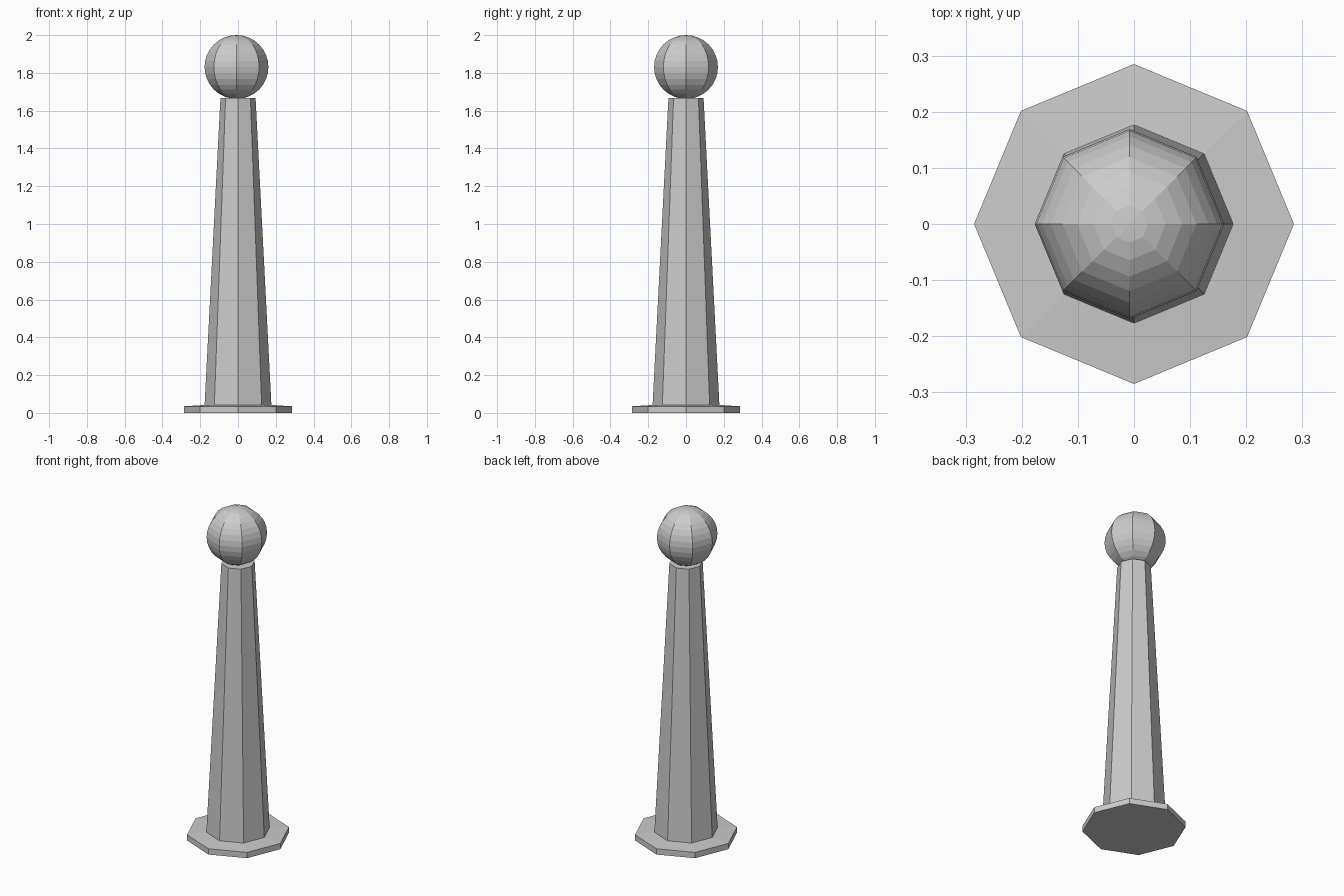
import bpy, bmesh
from math import sin, cos, pi

if "Cube" in bpy.data.objects:
    bpy.data.objects.remove(bpy.data.objects["Cube"])

SIDES = 8


def lathe(name, profile, centre_x=0.0):
    """Octagonal solid from (radius, z) rings, listed bottom to top."""
    bm = bmesh.new()
    rings = []
    for r, z in profile:
        if r < 1e-5:
            rings.append([bm.verts.new((centre_x, 0, z))] * SIDES)
        else:
            rings.append([bm.verts.new((centre_x + r * cos(2 * pi * i / SIDES),
                                        r * sin(2 * pi * i / SIDES), z))
                          for i in range(SIDES)])
    for a, b in zip(rings, rings[1:]):
        for i in range(SIDES):
            j = (i + 1) % SIDES
            bm.faces.new(dict.fromkeys((a[i], a[j], b[j], b[i])))
    # Close flat ends
    if profile[0][0] > 1e-5:
        bm.faces.new(rings[0][::-1])
    if profile[-1][0] > 1e-5:
        bm.faces.new(rings[-1])
    bmesh.ops.recalc_face_normals(bm, faces=bm.faces)
    mesh = bpy.data.meshes.new(name)
    bm.to_mesh(mesh)
    bm.free()
    obj = bpy.data.objects.new(name, mesh)
    bpy.context.collection.objects.link(obj)
    return obj


# Ground plate with a very slightly raised top
lathe("base_plate", [(0.285, 0), (0.285, 0.035), (0.177, 0.042)])

# Tapered post
lathe("post", [(0.177, 0.04), (0.093, 1.667)])

# Eight-sided ball finial, set a touch off centre
R, RINGS = 0.169, 16
lathe("ball_finial",
      [(R * sin(pi * k / RINGS), 2.0 - R - R * cos(pi * k / RINGS))
       for k in range(RINGS + 1)], centre_x=-0.008)
